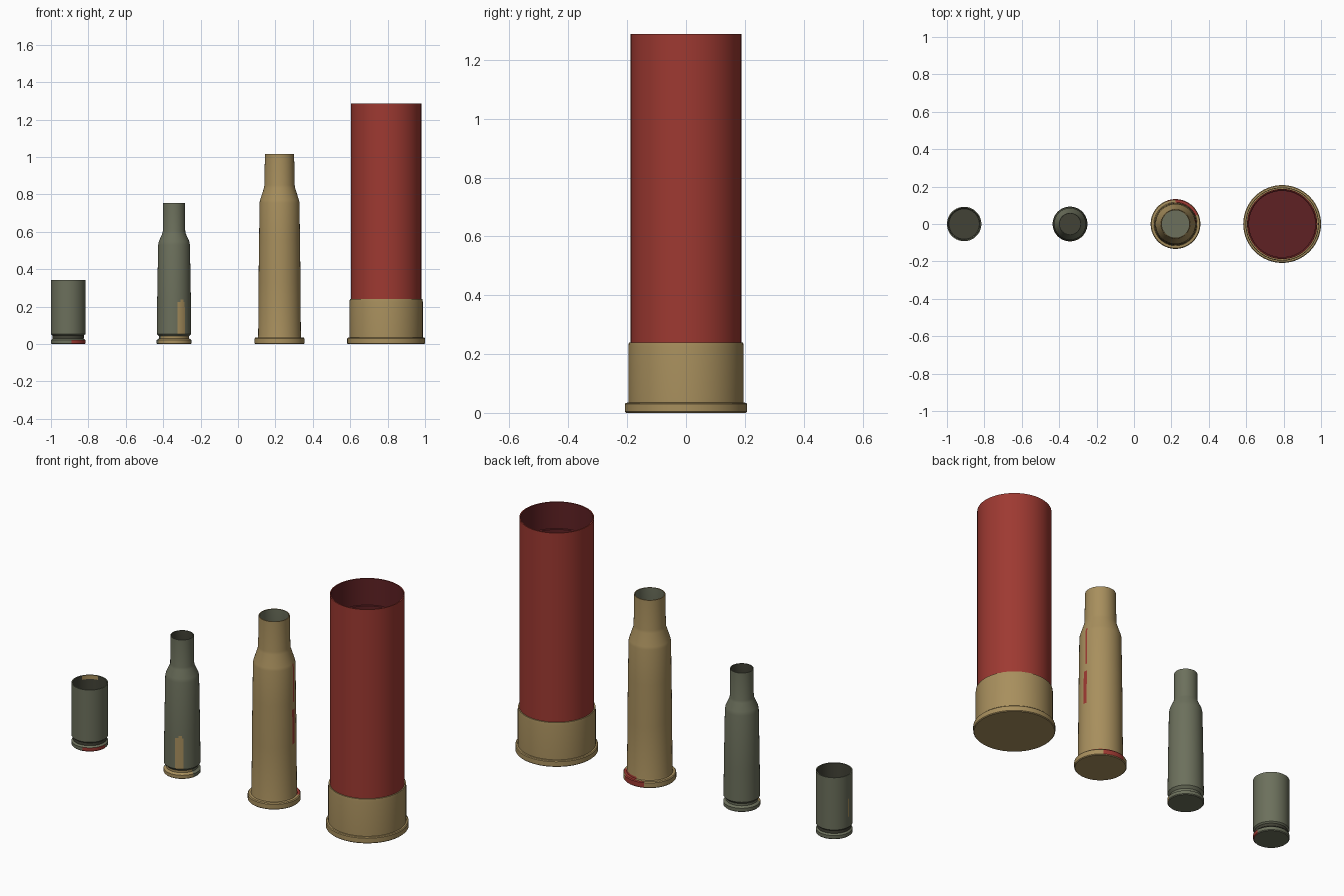
import bpy
import math
from mathutils import Vector

SEGMENTS = 64

if "Cube" in bpy.data.objects:
    bpy.data.objects.remove(bpy.data.objects["Cube"], do_unlink=True)


def material(name, rgb):
    mat = bpy.data.materials.new(name)
    mat.use_nodes = True
    mat.diffuse_color = (*rgb, 1)
    mat.node_tree.nodes["Principled BSDF"].inputs["Base Color"].default_value = (*rgb, 1)
    return mat


brass = material("brass", (0.39, 0.275, 0.11))
olive = material("olive steel", (0.15, 0.162, 0.107))
dark_olive = material("dark olive inside", (0.054, 0.054, 0.037))
red = material("red plastic", (0.34, 0.041, 0.031))
dark_red = material("dark red inside", (0.114, 0.015, 0.017))


def lathe(name, x, outside, inside, outer_mat, inner_mat, patches=()):
    """Turn a casing: outside runs up from the base, inside runs down to the floor.
    Each patch is (material, low z, high z, start angle, end angle, on the inside)."""
    profile = outside + inside
    verts, faces, slots = [], [], []
    for r, z in profile:
        for i in range(SEGMENTS):
            a = math.tau * i / SEGMENTS
            verts.append((r * math.cos(a), r * math.sin(a), z))
    for k in range(len(profile) - 1):
        low, high = k * SEGMENTS, (k + 1) * SEGMENTS
        for i in range(SEGMENTS):
            j = (i + 1) % SEGMENTS
            faces.append((low + i, low + j, high + j, high + i))
            slots.append(0 if k < len(outside) else 1)
    # closed base and inner floor
    faces.append(tuple(reversed(range(SEGMENTS))))
    faces.append(tuple(range(len(verts) - SEGMENTS, len(verts))))
    slots += [0, 1]

    mesh = bpy.data.meshes.new(name)
    mesh.from_pydata(verts, [], faces)
    mats = [outer_mat, inner_mat]
    for patch in patches:
        if patch[0] not in mats:
            mats.append(patch[0])
    for mat in mats:
        mesh.materials.append(mat)
    for poly, slot in zip(mesh.polygons, slots):
        poly.material_index = slot
        c = poly.center
        if len(poly.vertices) > 4:
            continue
        angle = math.degrees(math.atan2(c.y, c.x))
        inner = poly.normal.dot(Vector((c.x, c.y, 0)).normalized()) < -0.5
        for mat, z0, z1, a0, a1, on_inside in patches:
            if z0 < c.z < z1 and a0 < angle < a1 and inner == on_inside:
                poly.material_index = mats.index(mat)

    obj = bpy.data.objects.new(name, mesh)
    bpy.context.collection.objects.link(obj)
    obj.location.x = x
    bpy.ops.object.select_all(action="DESELECT")
    obj.select_set(True)
    bpy.context.view_layer.objects.active = obj
    bpy.ops.object.shade_smooth_by_angle(angle=math.radians(25))
    return obj


# short straight casing with worn rim
lathe("pistol_casing", -0.908,
      [(0.088, 0), (0.092, 0.004), (0.092, 0.022), (0.081, 0.03), (0.081, 0.043),
       (0.092, 0.053), (0.092, 0.11), (0.092, 0.21), (0.092, 0.342)],
      [(0.086, 0.342), (0.086, 0.32), (0.084, 0.03)],
      olive, dark_olive,
      [(red, 0, 0.024, -80, 0, False),
       (brass, 0.11, 0.21, 174, 180, False),
       (brass, 0.32, 0.341, 95, 150, True)])

# bottlenecked steel casing with a bare streak and rim
lathe("short_rifle_casing", -0.342,
      [(0.089, 0), (0.093, 0.004), (0.093, 0.022), (0.08, 0.03), (0.08, 0.042),
       (0.092, 0.055), (0.092, 0.06), (0.09, 0.225), (0.09, 0.238), (0.085, 0.53),
       (0.081, 0.55), (0.063, 0.59), (0.06, 0.603), (0.059, 0.755)],
      [(0.055, 0.755), (0.055, 0.6), (0.078, 0.54), (0.08, 0.03)],
      olive, dark_olive,
      [(brass, 0, 0.036, -150, -15, False),
       (brass, 0.056, 0.226, -76, -53, False),
       (brass, 0.226, 0.24, -70, -59, False)])

# tall rimmed brass casing with red paint wear
lathe("long_rifle_casing", 0.222,
      [(0.129, 0), (0.133, 0.004), (0.133, 0.03), (0.129, 0.035), (0.116, 0.036),
       (0.114, 0.045), (0.112, 0.33), (0.11, 0.52), (0.109, 0.56), (0.107, 0.755),
       (0.104, 0.77), (0.083, 0.835), (0.081, 0.85), (0.078, 1.016)],
      [(0.073, 1.016), (0.075, 0.845), (0.1, 0.76), (0.1, 0.12)],
      brass, olive,
      [(red, 0.004, 0.034, 55, 115, False),
       (red, 0.035, 0.046, 20, 90, False),
       (red, 0.33, 0.52, 0, 11, False),
       (red, 0.56, 0.765, 5, 11, False)])

# shotgun shell: brass head and open plastic tube
lathe("shell_brass_head", 0.792,
      [(0.204, 0), (0.208, 0.004), (0.208, 0.03), (0.204, 0.034), (0.196, 0.035),
       (0.196, 0.225), (0.194, 0.24)],
      [(0.187, 0.24), (0.187, 0.03)], brass, brass)
lathe("shell_plastic_tube", 0.792,
      [(0.188, 0.04), (0.188, 1.287)],
      [(0.182, 1.287), (0.182, 1.14), (0.177, 1.137), (0.177, 0.06)], red, dark_red)
